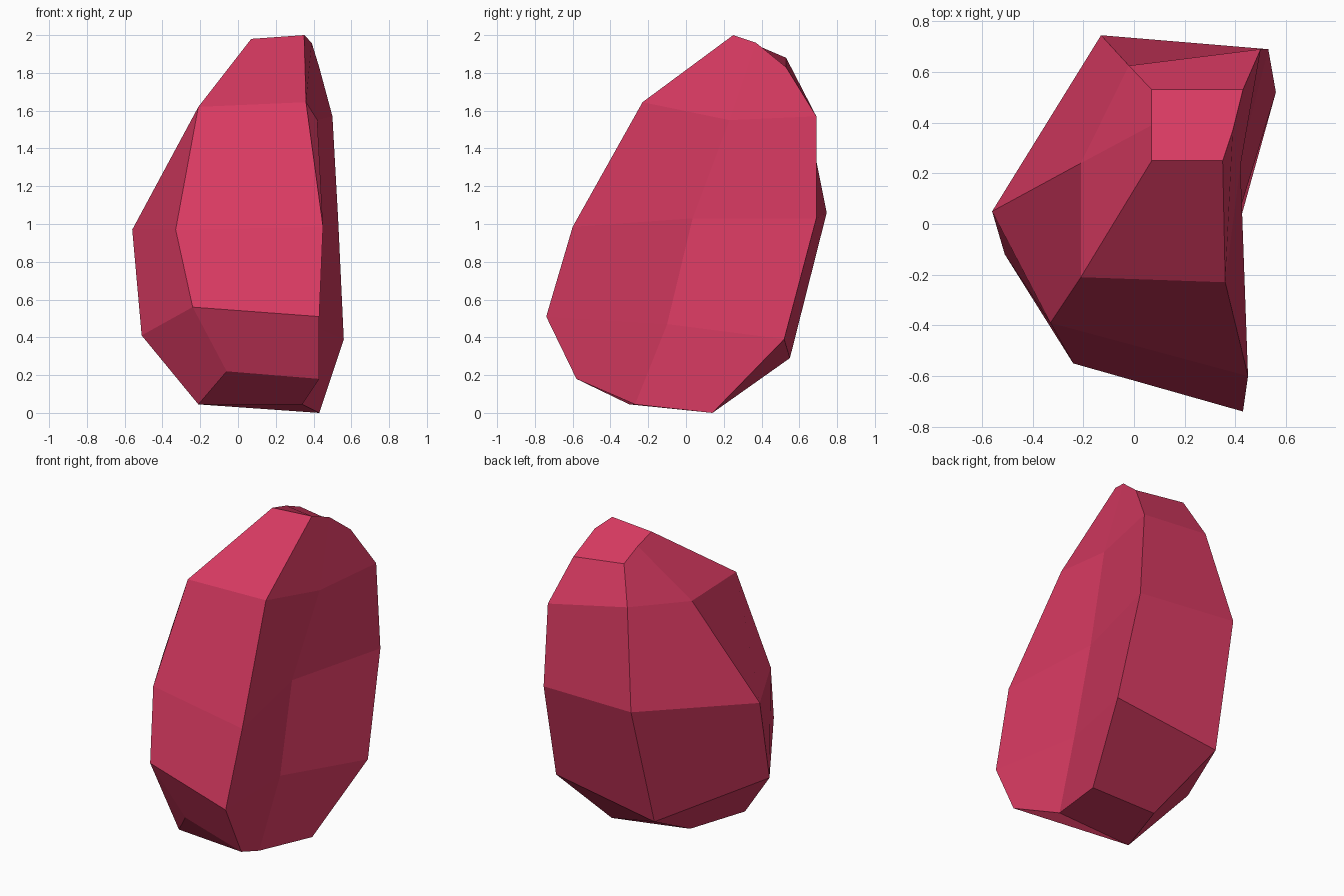
import bpy, bmesh

if "Cube" in bpy.data.objects:
    bpy.data.objects.remove(bpy.data.objects["Cube"])

# Six-sided cross-sections, bottom to top.
# Corner order: front left, front right, right hollow, back right, back left, left
rings = [
    [(-.06, -.45, .22), (.43, -.58, .18), (.34, -.27, .045), (.43, .14, 0), (-.085, .08, .045), (-.21, -.30, .045)],
    [(-.24, -.55, .56), (.43, -.74, .51), (.37, -.10, .47), (.56, .52, .39), (-.16, .55, .29), (-.51, -.12, .41)],
    [(-.33, -.39, .97), (.45, -.60, .985), (.36, .035, 1.03), (.53, .69, 1.03), (-.13, .745, 1.06), (-.56, .05, .97)],
    [(-.21, -.21, 1.62), (.36, -.23, 1.645), (.42, .23, 1.55), (.50, .69, 1.57), (-.02, .625, 1.66), (-.21, .24, 1.605)],
    [(.07, .25, 1.98), (.35, .25, 2.0), (.39, .37, 1.96), (.43, .53, 1.83), (.07, .53, 1.88), (.07, .39, 1.94)],
]

# Loft the sections into one faceted stone
bm = bmesh.new()
loops = [[bm.verts.new(p) for p in ring] for ring in rings]
for low, high in zip(loops, loops[1:]):
    for i in range(6):
        j = (i + 1) % 6
        bm.faces.new((low[i], low[j], high[j], high[i]))

# Close both ends
bm.faces.new(loops[-1])
bottom = loops[0]
bm.faces.new((bottom[5], bottom[2], bottom[1], bottom[0]))
bm.faces.new((bottom[5], bottom[4], bottom[3], bottom[2]))
bmesh.ops.recalc_face_normals(bm, faces=bm.faces)

mesh = bpy.data.meshes.new("faceted_stone")
bm.to_mesh(mesh)
bm.free()

# Single crimson colour
crimson = bpy.data.materials.new("crimson")
crimson.diffuse_color = (0.68, 0.042, 0.12, 1)
crimson.use_nodes = True
crimson.node_tree.nodes["Principled BSDF"].inputs["Base Color"].default_value = crimson.diffuse_color
mesh.materials.append(crimson)

stone = bpy.data.objects.new("faceted_stone", mesh)
bpy.context.collection.objects.link(stone)
